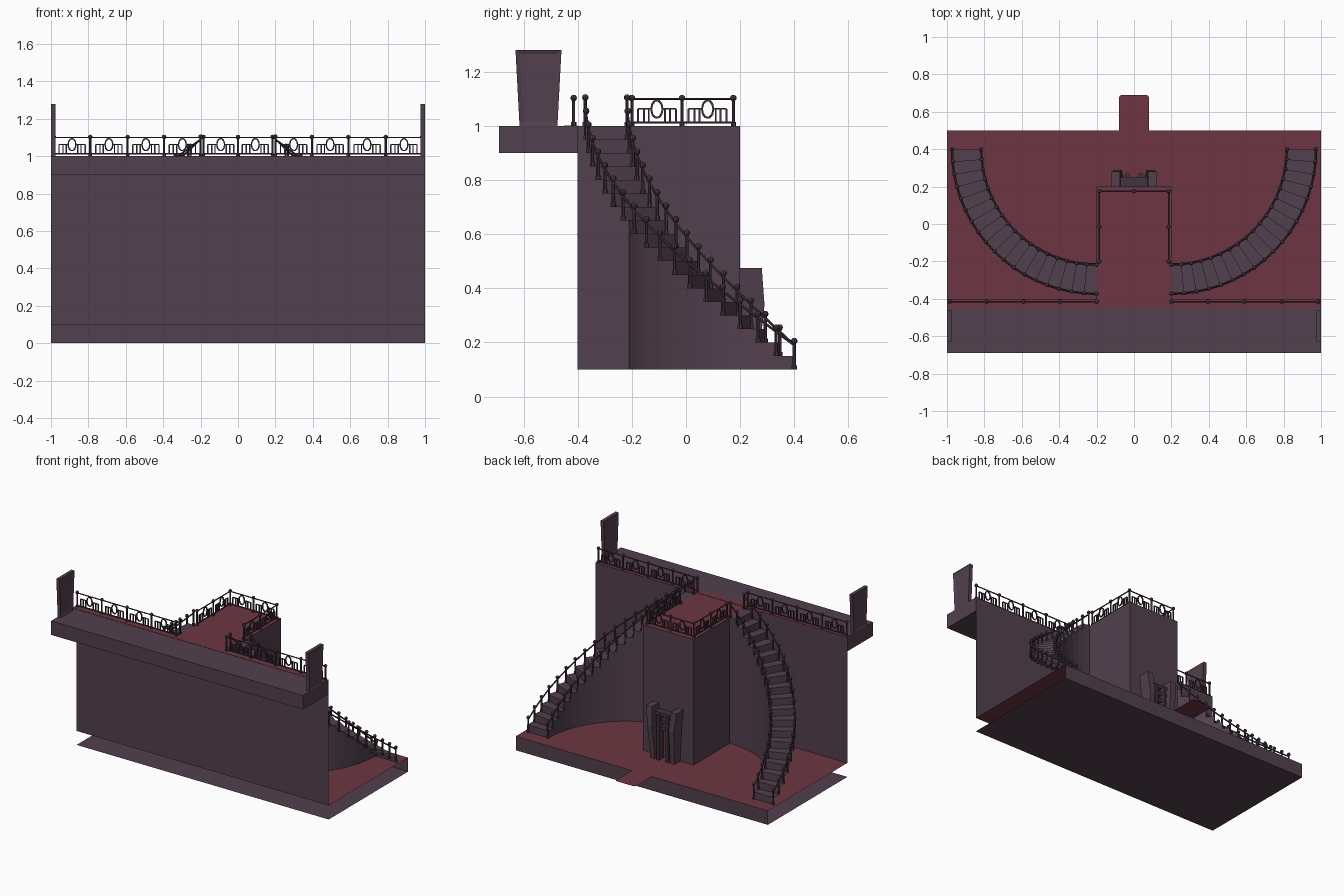
import bpy, bmesh, math
from mathutils import Vector

if "Cube" in bpy.data.objects:
    bpy.data.objects.remove(bpy.data.objects["Cube"])


def material(name, rgb):
    m = bpy.data.materials.new(name)
    m.diffuse_color = (*rgb, 1)
    m.use_nodes = True
    m.node_tree.nodes["Principled BSDF"].inputs["Base Color"].default_value = m.diffuse_color
    return m


PLUM = material("plum stone", (0.085, 0.052, 0.075))
RED = material("red carpet", (0.15, 0.036, 0.054))
DARK = material("dark plum metal", (0.055, 0.036, 0.048))


def finish(name, bm, mat, mirror=False, smooth=False):
    me = bpy.data.meshes.new(name)
    bm.to_mesh(me)
    bm.free()
    me.materials.append(mat)
    ob = bpy.data.objects.new(name, me)
    bpy.context.collection.objects.link(ob)
    if smooth:
        for p in me.polygons:
            p.use_smooth = True
    if mirror:
        mod = ob.modifiers.new("mirror", 'MIRROR')
        mod.use_mirror_merge = False
    return ob


def face(bm, pts):
    return bm.faces.new([bm.verts.new(p) for p in pts])


def loft(bm, a, b, caps=True):
    """Solid between two matching loops of points."""
    va, vb = [bm.verts.new(p) for p in a], [bm.verts.new(p) for p in b]
    n = len(va)
    for i in range(n):
        j = (i + 1) % n
        bm.faces.new((va[i], va[j], vb[j], vb[i]))
    if caps:
        bm.faces.new(va[::-1])
        bm.faces.new(vb)
    bmesh.ops.recalc_face_normals(bm, faces=bm.faces)


def rect(x0, x1, y0, y1, z):
    return [(x0, y0, z), (x1, y0, z), (x1, y1, z), (x0, y1, z)]


def box(bm, x0, x1, y0, y1, z0, z1):
    loft(bm, rect(x0, x1, y0, y1, z0), rect(x0, x1, y0, y1, z1))


def bar(bm, p, q, r, sides=6):
    p, q = Vector(p), Vector(q)
    d = (q - p).normalized()
    u = d.orthogonal().normalized()
    v = d.cross(u)
    ring = [(u * math.cos(t) + v * math.sin(t)) * r
            for t in (2 * math.pi * k / sides for k in range(sides))]
    loft(bm, [p + o for o in ring], [q + o for o in ring])


def post(bm, x, y, z, h=0.1):
    bar(bm, (x, y, z), (x, y, z + h), 0.006)
    bar(bm, (x, y, z), (x, y, z + 0.015), 0.01)
    s = bmesh.ops.create_uvsphere(bm, u_segments=8, v_segments=6, radius=0.012)
    bmesh.ops.translate(bm, verts=s['verts'], vec=(x, y, z + h))


# floor, its back edge and the bottom sheet
bm = bmesh.new()
face(bm, rect(-1, 1, -0.4, 0.5, 0.1))
finish("lower_floor", bm, RED)
bm = bmesh.new()
tip = [(0.08 - 0.015 + 0.015 * math.cos(t), 0.675 + 0.015 * math.sin(t), 0.1)
       for t in (0, math.pi / 4, math.pi / 2)]
face(bm, [(-0.08, 0.5, 0.1), (0.08, 0.5, 0.1)] + tip + [(-x, y, z) for x, y, z in tip[::-1]])
finish("entrance_carpet", bm, RED)
bm = bmesh.new()
face(bm, [(1, 0.5, 0), (-1, 0.5, 0), (-1, 0.5, 0.1), (1, 0.5, 0.1)])
face(bm, rect(-1, 1, -0.4, 0.5, 0))
finish("floor_edge_and_base", bm, PLUM)

# long wall and upper walkway
bm = bmesh.new()
face(bm, [(-1, -0.4, 0.1), (1, -0.4, 0.1), (1, -0.4, 1), (-1, -0.4, 1)])
finish("long_wall", bm, PLUM)
bm = bmesh.new()
box(bm, -1, 1, -0.69, -0.4, 0.9, 1.0)
finish("walkway", bm, PLUM)
bm = bmesh.new()
box(bm, -1, 1, -0.45, -0.4, 0.999, 1.002)
finish("walkway_carpet_strip", bm, RED)

# central block with carpeted balcony on top
bm = bmesh.new()
box(bm, -0.2, 0.2, -0.4, 0.2, 0.1, 1.0)
ob = finish("balcony_block", bm, PLUM)
ob.data.materials.append(RED)
for p in ob.data.polygons:
    if p.normal.z > 0.5:
        p.material_index = 1

# curved stairs: treads, risers and the inner wall down to the floor
STEPS, R0, R1 = 18, 0.61, 0.78


def arc(r, i, z):
    t = math.pi / 2 * i / STEPS
    return (0.2 + r * math.cos(t), 0.4 - r * math.sin(t), z)


bm = bmesh.new()
for i in range(STEPS):
    z0, z1 = 0.1 + 0.05 * i, 0.15 + 0.05 * i
    face(bm, [arc(R0, i, z0), arc(R1, i, z0), arc(R1, i, z1), arc(R0, i, z1)])
    face(bm, [arc(R0, i, z1), arc(R1, i, z1), arc(R1, i + 1, z1), arc(R0, i + 1, z1)])
    face(bm, [arc(R0, i, 0.1), arc(R0, i, z1), arc(R0, i + 1, z1), arc(R0, i + 1, 0.1)])
finish("curved_stairs", bm, PLUM, mirror=True)

# stair railings
bm = bmesh.new()
for r in (R0 + 0.008, R1 - 0.008):
    for i in range(STEPS + 1):
        z = 0.1 + 0.05 * i
        post(bm, *arc(r, i, z), 0.105)
        if i < STEPS:
            bar(bm, arc(r, i, z + 0.09), arc(r, i + 1, z + 0.14), 0.005)
finish("stair_railings", bm, DARK, mirror=True, smooth=False)


# balcony and walkway railing sections with an oval and two side frames
def section(bm, a, b):
    a, b = Vector((*a, 1)), Vector((*b, 1))
    d, mid = (b - a).normalized(), (a + b) / 2

    def at(s, h):
        return mid + d * s + Vector((0, 0, h))
    for p in (a, b):
        post(bm, p.x, p.y, 1.0, 0.103)
    bar(bm, a + Vector((0, 0, 0.1)), b + Vector((0, 0, 0.1)), 0.004)
    bar(bm, a + Vector((0, 0, 0.012)), b + Vector((0, 0, 0.012)), 0.004)
    oval = [at(0.021 * math.cos(t), 0.062 + 0.033 * math.sin(t))
            for t in (2 * math.pi * k / 10 for k in range(10))]
    for k in range(10):
        bar(bm, oval[k], oval[(k + 1) % 10], 0.005, 4)
    for s in (-1, 1):
        for o in (0.03, 0.048, 0.07):
            bar(bm, at(s * o, 0.012), at(s * o, 0.063), 0.005, 4)
        bar(bm, at(s * 0.02, 0.063), at(s * 0.07, 0.063), 0.004, 4)


bm = bmesh.new()
xs = [0.2, 0.395, 0.59, 0.79, 0.985]
for x0, x1 in zip(xs, xs[1:]):
    section(bm, (x0, -0.415), (x1, -0.415))
section(bm, (0.185, -0.2), (0.185, -0.015))
section(bm, (0.185, -0.015), (0.185, 0.175))
section(bm, (0, 0.175), (0.185, 0.175))
finish("upper_railings", bm, DARK, mirror=True)

# flared doors at both ends of the walkway, with a recessed panel
bm = bmesh.new()


def door(x, m):
    return [(x, -0.615 + m, 1.0), (x, -0.475 - m, 1.0),
            (x, -0.46 - m, 1.28 - m), (x, -0.63 + m, 1.28 - m)]


loft(bm, door(0.975, 0), door(1.0, 0))
for f in list(bm.faces):
    if abs(f.normal.x) > 0.9:
        bmesh.ops.inset_individual(bm, faces=[f], thickness=0.022, depth=-0.006)
finish("end_doors", bm, PLUM, mirror=True)

# ornate portal at the foot of the block: leaning posts, bars and centre panel
bm = bmesh.new()
levels = [(0.06, 0.095, 0.265, 0.1), (0.065, 0.105, 0.29, 0.34), (0.075, 0.12, 0.28, 0.475)]
for (a0, a1, ya, za), (b0, b1, yb, zb) in zip(levels, levels[1:]):
    loft(bm, rect(a0, a1, 0.2, ya, za), rect(b0, b1, 0.2, yb, zb))
finish("portal_posts", bm, PLUM, mirror=True)
bm = bmesh.new()
for z in (0.31, 0.36, 0.41):
    box(bm, -0.075, 0.075, 0.2, 0.25, z, z + 0.025)
for s in (-1, 1):
    box(bm, s * 0.035 - 0.01, s * 0.035 + 0.01, 0.22, 0.27, 0.1, 0.42)
finish("portal_bars", bm, DARK)
bm = bmesh.new()
box(bm, -0.06, 0.06, 0.2, 0.208, 0.1, 0.31)
finish("portal_panel", bm, RED)
